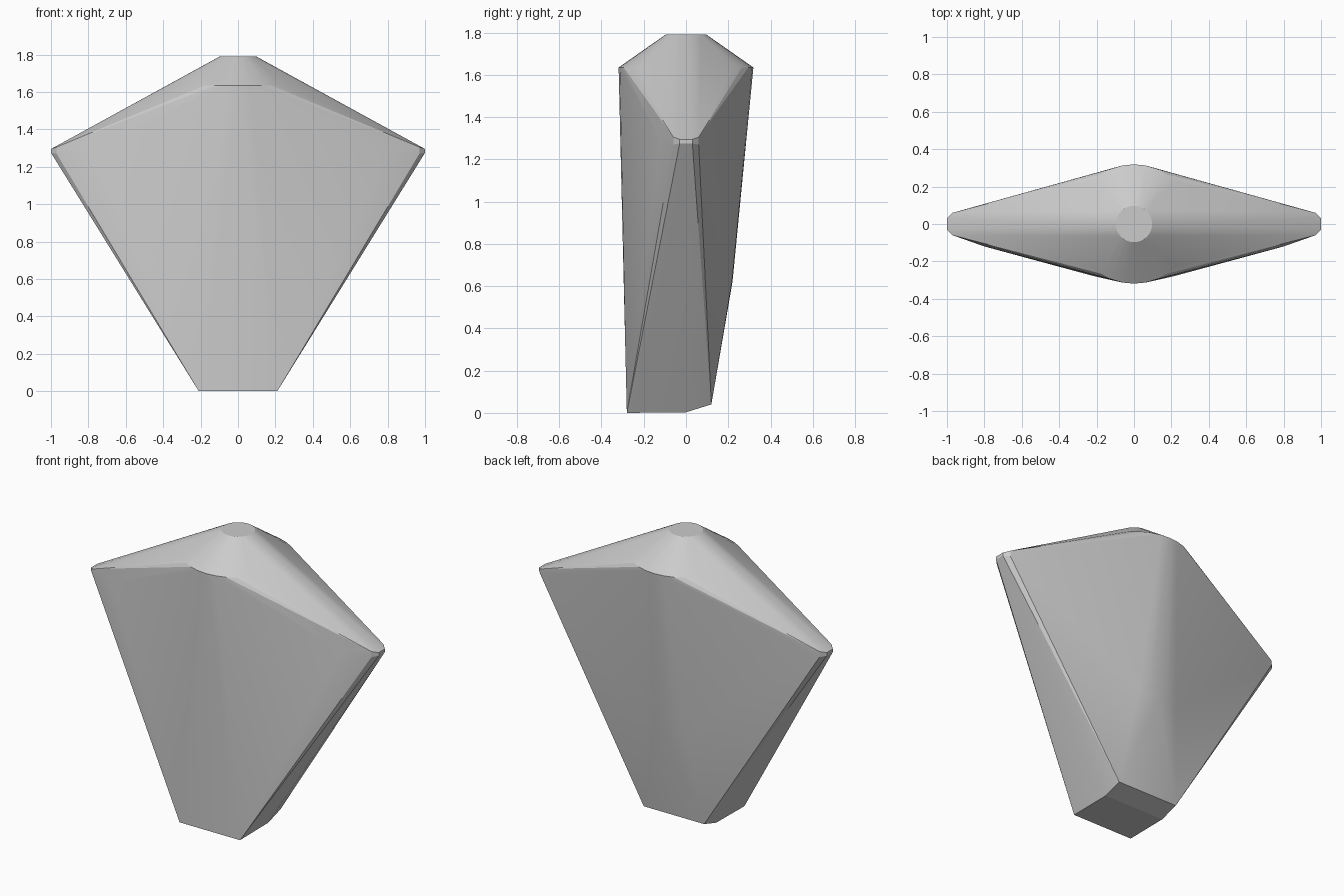
import bpy, bmesh, math

if "Cube" in bpy.data.objects:
    bpy.data.objects.remove(bpy.data.objects["Cube"])


def ring(radius, z, n=32):
    return [(radius * math.cos(2 * math.pi * i / n),
             radius * math.sin(2 * math.pi * i / n), z) for i in range(n)]


# Neck cap and the round shoulder section
points = ring(0.097, 1.79) + ring(0.319, 1.635)

for s in (-1, 1):
    # Rounded shoulder tips
    for y in (-1, 1):
        points += [(s * 1.0, y * 0.03, 1.275), (s * 1.0, y * 0.03, 1.295),
                   (s * 0.97, y * 0.06, 1.27), (s * 0.97, y * 0.06, 1.305)]
    # Front chest bevel
    points.append((s * 0.8, -0.12, 1.29))
    # Waist bulge at the back
    points += [(s * 0.14, 0.205, 0.62), (s * 0.07, 0.217, 0.62)]
    # Waist block with a slightly lifted back edge
    points += [(s * 0.21, -0.28, 0), (s * 0.21, 0, 0.003), (s * 0.21, 0.12, 0.04)]
points.append((0, 0.22, 0.62))

# Wrap the sections in one tapered skin
bm = bmesh.new()
for p in points:
    bm.verts.new(p)
res = bmesh.ops.convex_hull(bm, input=bm.verts)
loose = [v for v in bm.verts if not v.link_faces]
bmesh.ops.delete(bm, geom=loose, context='VERTS')
bmesh.ops.dissolve_limit(bm, angle_limit=math.radians(0.5), verts=bm.verts, edges=bm.edges)
bmesh.ops.recalc_face_normals(bm, faces=bm.faces)

mesh = bpy.data.meshes.new("torso")
bm.to_mesh(mesh)
bm.free()
torso = bpy.data.objects.new("torso", mesh)
bpy.context.collection.objects.link(torso)

grey = bpy.data.materials.new("light_grey")
grey.diffuse_color = (0.6, 0.6, 0.6, 1)
grey.use_nodes = True
grey.node_tree.nodes["Principled BSDF"].inputs["Base Color"].default_value = grey.diffuse_color
mesh.materials.append(grey)

# Soft arcs, crisp edges
bpy.context.view_layer.objects.active = torso
torso.select_set(True)
bpy.ops.object.shade_smooth_by_angle(angle=math.radians(12))
